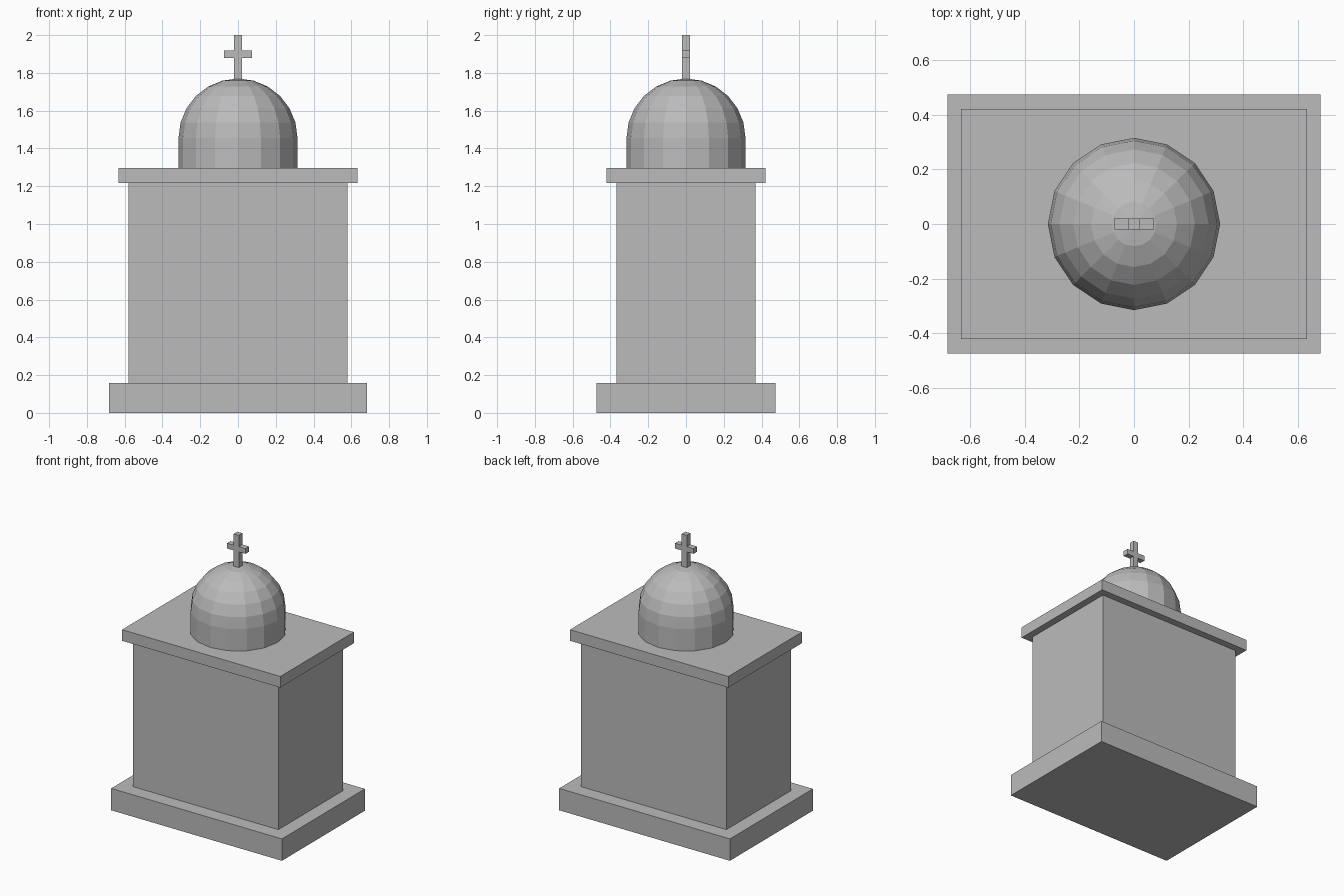
import bpy, bmesh, math

if "Cube" in bpy.data.objects:
    bpy.data.objects.remove(bpy.data.objects["Cube"])

stone = bpy.data.materials.new("grey stone")
stone.diffuse_color = (0.5, 0.5, 0.5, 1)
stone.use_nodes = True
stone.node_tree.nodes["Principled BSDF"].inputs["Base Color"].default_value = stone.diffuse_color


def finish(name, bm):
    bmesh.ops.recalc_face_normals(bm, faces=bm.faces)
    mesh = bpy.data.meshes.new(name)
    bm.to_mesh(mesh)
    bm.free()
    mesh.materials.append(stone)
    bpy.context.collection.objects.link(bpy.data.objects.new(name, mesh))


def box(name, half_x, half_y, z0, z1):
    bm = bmesh.new()
    bmesh.ops.create_cube(bm, size=1)
    for v in bm.verts:
        v.co = (v.co.x * 2 * half_x, v.co.y * 2 * half_y, z1 if v.co.z > 0 else z0)
    finish(name, bm)


# Stacked blocks
box("base_plinth", 0.682, 0.473, 0, 0.158)
box("body", 0.581, 0.369, 0.158, 1.217)
box("cornice", 0.632, 0.42, 1.217, 1.297)

# Dome: straight drum with a faceted hemisphere on top, one lathe of 16 sides
R, SPRING, SIDES, RINGS = 0.315, 1.455, 16, 6
profile = [(R, 1.297)]
for i in range(RINGS):
    a = math.pi / 2 * i / RINGS
    profile.append((R * math.cos(a), SPRING + R * math.sin(a)))
bm = bmesh.new()
rings = [[bm.verts.new((r * math.cos(2 * math.pi * k / SIDES),
                        r * math.sin(2 * math.pi * k / SIDES), z))
          for k in range(SIDES)] for r, z in profile]
tip = bm.verts.new((0, 0, SPRING + R))
for k in range(SIDES):
    n = (k + 1) % SIDES
    for lo, hi in zip(rings, rings[1:]):
        bm.faces.new((lo[k], lo[n], hi[n], hi[k]))
    bm.faces.new((rings[-1][k], rings[-1][n], tip))
bm.faces.new(rings[0][::-1])
finish("dome", bm)

# Cross
box("cross_post", 0.02, 0.02, 1.755, 2.0)
box("cross_arm", 0.073, 0.02, 1.88, 1.918)
